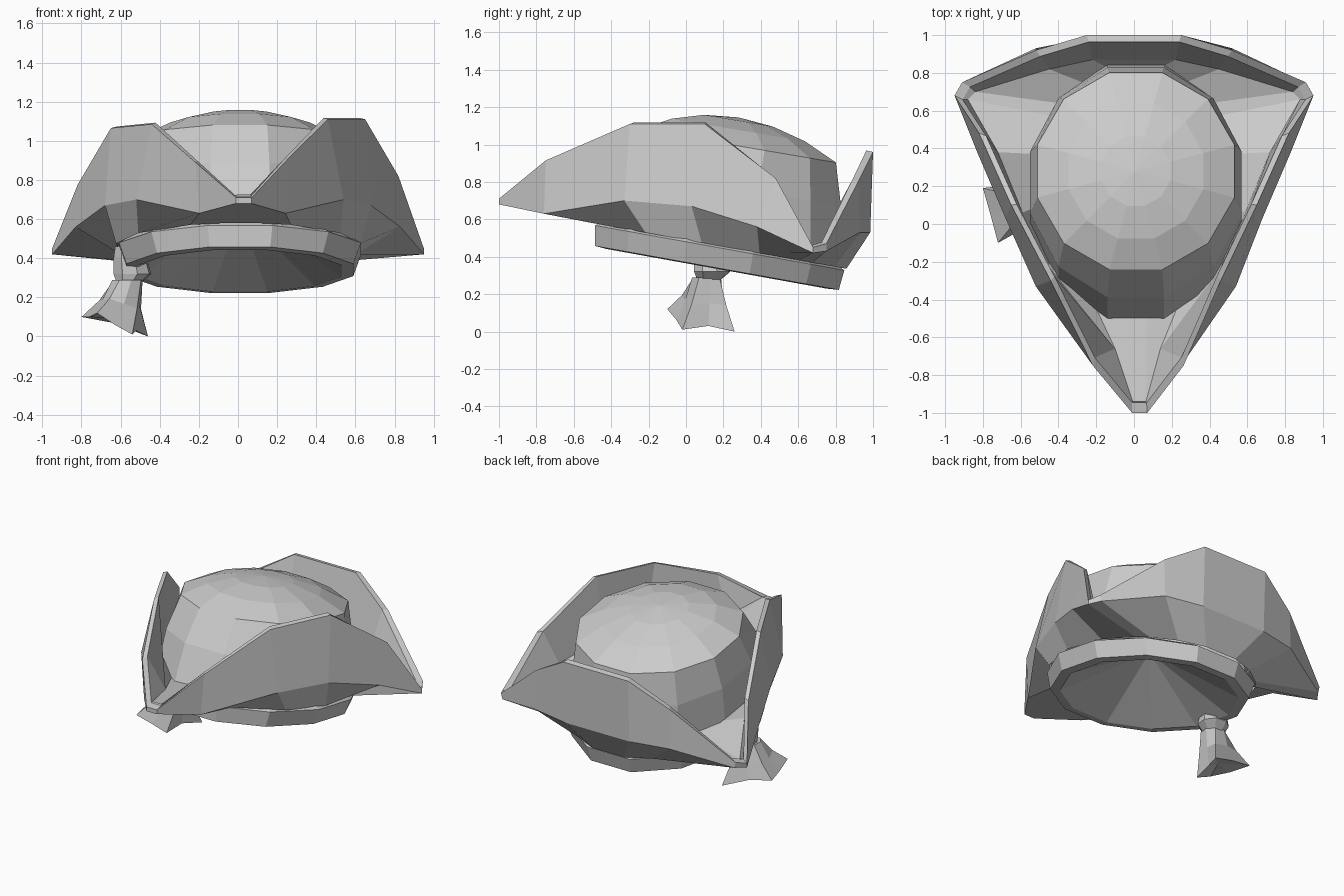
import bpy, bmesh
from math import sin, cos, radians, pi
from mathutils import Vector

if "Cube" in bpy.data.objects:
    bpy.data.objects.remove(bpy.data.objects["Cube"])


def loft(name, loops, cap_start=None, cap_end=None):
    """Skin closed loops of equal length; caps may be an apex point or 'flat'."""
    bm = bmesh.new()
    rows = [[bm.verts.new(p) for p in loop] for loop in loops]
    n = len(rows[0])
    for a, b in zip(rows, rows[1:]):
        for i in range(n):
            j = (i + 1) % n
            bm.faces.new((a[i], a[j], b[j], b[i]))
    for cap, row in ((cap_start, rows[0]), (cap_end, rows[-1])):
        if cap == 'flat':
            bm.faces.new(row)
        elif cap is not None:
            tip = bm.verts.new(cap)
            for i in range(n):
                bm.faces.new((row[i], row[(i + 1) % n], tip))
    bmesh.ops.recalc_face_normals(bm, faces=bm.faces)
    mesh = bpy.data.meshes.new(name)
    bm.to_mesh(mesh)
    bm.free()
    obj = bpy.data.objects.new(name, mesh)
    bpy.context.collection.objects.link(obj)
    return obj


def oval(deg, rx, ry, cy, z0, slope=-0.18, cx=0.01):
    """Point on a tilted oval, angle measured from the front."""
    a = radians(deg)
    y = cy - ry * cos(a)
    return Vector((cx + rx * sin(a), y, z0 + slope * y))


def ring(rx, ry, cy, z0, slope=-0.18, n=12):
    return [oval((i + 0.5) * 360 / n, rx, ry, cy, z0, slope) for i in range(n)]


# crown: tilted twelve-sided wall with a shallow faceted dome
crown = [ring(0.58, 0.70, 0.17, 0.56),
         ring(0.58, 0.63, 0.22, 0.82),
         ring(0.54, 0.54, 0.28, 1.04, -0.17),
         ring(0.37, 0.37, 0.28, 1.125, -0.17),
         ring(0.19, 0.19, 0.28, 1.175, -0.17)]
loft("crown", crown, cap_end=(0.01, 0.28, 1.145))

# head band with the hollow underside
band = [ring(0.57, 0.62, 0.17, 0.52),
        ring(0.64, 0.69, 0.18, 0.48),
        ring(0.60, 0.675, 0.165, 0.37),
        ring(0.54, 0.61, 0.165, 0.365)]
loft("head_band", band, cap_end=(0.01, 0.165, 0.64))

# brim: half stations from front tip to back centre (top edge, fold, angle on head)
top_edge = [(0.04, -1.0, 0.71), (0.24, -0.75, 0.915), (0.45, -0.3, 1.11),
            (0.65, 0.1, 1.11), (0.82, 0.48, 0.82), (0.95, 0.68, 0.45),
            (0.91, 0.75, 0.47), (0.52, 0.92, 0.80), (0.25, 1.0, 0.96)]
fold = [(0.04, -1.0, 0.68), (0.22, -0.76, 0.63), (0.53, -0.33, 0.70),
        (0.68, 0.03, 0.67), (0.83, 0.38, 0.56), (0.95, 0.68, 0.42),
        (0.90, 0.75, 0.43), (0.52, 0.93, 0.53), (0.25, 0.985, 0.53)]
# inner crease where the turned-up flap meets the brim floor
crease = [(0.035, -0.94, 0.725), (0.12, -0.66, 0.68), (0.46, -0.22, 0.72),
          (0.59, 0.06, 0.68), (0.72, 0.38, 0.59), (0.88, 0.66, 0.455),
          (0.84, 0.70, 0.46), (0.45, 0.82, 0.53), (0.22, 0.87, 0.54)]
angles = [6, 24, 55, 82, 108, 128, 136, 152, 169]


def inward(points, factor, dz):
    return [(x * factor, 0.2 + (y - 0.2) * factor, z + dz) for x, y, z in points]


def both_sides(half):
    """Mirror a half loop and add the slight lean seen in the hat."""
    full = [tuple(p) for p in half] + [(-p[0], p[1], p[2]) for p in reversed(half)]
    out = []
    for x, y, z in full:
        if x < 0 and z > 0.75 and y < 0.6:
            z -= 0.045 if y > 0 else 0.025
        out.append((x + 0.03 * max(0, -y), y, z))
    return out


under = [oval(a, 0.63, 0.69, 0.18, 0.49, cx=0) for a in angles]
seat = [oval(a, 0.55, 0.65, 0.17, 0.58, cx=0) for a in angles]
brim = [under, fold, top_edge, inward(top_edge, 0.955, 0.008), crease, seat]
loft("folded_brim", [both_sides(h) for h in brim])


# band knot on the side
def knot_ring(r, z, cx=-0.56, cy=0.12, start=150):
    return [Vector((cx + r * cos(radians(start) + i * pi / 4),
                    cy + r * sin(radians(start) + i * pi / 4), z)) for i in range(8)]


loft("band_knot", [knot_ring(0.07, 0.46), knot_ring(0.09, 0.39, -0.55, 0.13),
                   knot_ring(0.10, 0.32, -0.54, 0.14), knot_ring(0.06, 0.27)],
     'flat', 'flat')

# flared knot tail with a ragged hem
hem = [Vector(p) for p in ((-0.80, 0.19, 0.10), (-0.76, 0.05, 0.10), (-0.72, -0.10, 0.12),
                           (-0.63, -0.05, 0.06), (-0.54, -0.02, 0.01), (-0.52, 0.12, 0.03),
                           (-0.46, 0.26, 0.0), (-0.64, 0.21, 0.07))]
neck = knot_ring(0.08, 0.29, -0.565, 0.11)
middle = [a.lerp(b, 0.45) + Vector((0, 0, -0.02)) for a, b in zip(neck, hem)]
loft("knot_tail", [neck, middle, hem], 'flat', (-0.62, 0.09, 0.09))
